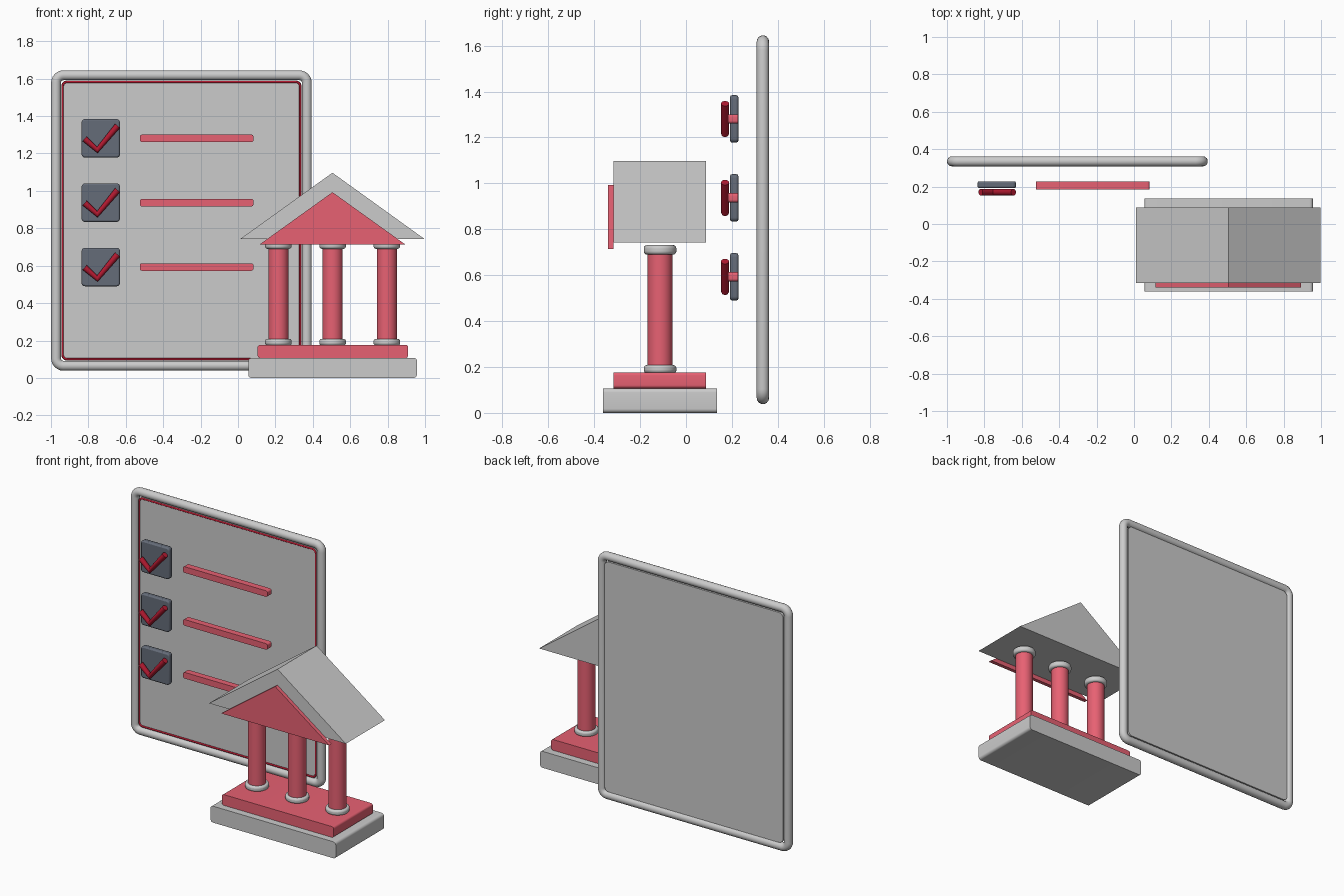
import bpy, bmesh, math

if "Cube" in bpy.data.objects:
    bpy.data.objects.remove(bpy.data.objects["Cube"])


def material(name, color):
    m = bpy.data.materials.new(name)
    m.diffuse_color = color
    m.use_nodes = True
    m.node_tree.nodes["Principled BSDF"].inputs["Base Color"].default_value = m.diffuse_color
    return m


PINK = material("pink", (0.80, 0.12, 0.17, 1))
RED = material("red", (0.45, 0.01, 0.03, 1))
SLATE = material("slate", (0.13, 0.15, 0.19, 1))


def finish(ob, mat=None):
    if mat:
        ob.data.materials.append(mat)
    bpy.ops.object.select_all(action='DESELECT')
    ob.select_set(True)
    bpy.context.view_layer.objects.active = ob
    if ob.type == 'CURVE':
        bpy.ops.object.convert(target='MESH')
        ob = bpy.context.view_layer.objects.active
    bpy.ops.object.shade_smooth_by_angle(angle=math.radians(35))
    return ob


def rounded(x0, x1, z0, z1, r, n=6):
    pts = []
    corners = [(x1 - r, z1 - r), (x0 + r, z1 - r), (x0 + r, z0 + r), (x1 - r, z0 + r)]
    for k, (cx, cz) in enumerate(corners):
        for i in range(n + 1):
            a = math.pi / 2 * (k + i / n)
            pts.append((cx + r * math.cos(a), cz + r * math.sin(a)))
    return pts


def prism(name, pts, y0, y1, mat=None, bevel=0):
    # front profile (x, z) extruded in depth
    bm = bmesh.new()
    face = bm.faces.new([bm.verts.new((x, y0, z)) for x, z in pts])
    ext = bmesh.ops.extrude_face_region(bm, geom=[face])
    for v in ext['geom']:
        if isinstance(v, bmesh.types.BMVert):
            v.co.y = y1
    bmesh.ops.recalc_face_normals(bm, faces=bm.faces)
    me = bpy.data.meshes.new(name)
    bm.to_mesh(me)
    bm.free()
    ob = bpy.data.objects.new(name, me)
    bpy.context.collection.objects.link(ob)
    if bevel:
        b = ob.modifiers.new("bevel", 'BEVEL')
        b.width, b.segments = bevel, 2
        b.limit_method, b.angle_limit = 'ANGLE', math.radians(60)
    return finish(ob, mat)


def tube(name, pts, y, radius, mat=None, cyclic=False):
    cu = bpy.data.curves.new(name, 'CURVE')
    cu.dimensions = '3D'
    cu.bevel_depth, cu.bevel_resolution = radius, 5
    cu.use_fill_caps = True
    sp = cu.splines.new('POLY')
    sp.points.add(len(pts) - 1)
    for p, (x, z) in zip(sp.points, pts):
        p.co = (x, y, z, 1)
    sp.use_cyclic_u = cyclic
    ob = bpy.data.objects.new(name, cu)
    bpy.context.collection.objects.link(ob)
    return finish(ob, mat)


def cylinder(name, x, y, z0, z1, r, mat=None, bevel=0):
    bpy.ops.mesh.primitive_cylinder_add(vertices=40, radius=r, depth=z1 - z0,
                                        location=(x, y, (z0 + z1) / 2))
    ob = bpy.context.object
    ob.name = name
    if bevel:
        b = ob.modifiers.new("bevel", 'BEVEL')
        b.width, b.segments = bevel, 4
        b.limit_method = 'ANGLE'
    return finish(ob, mat)


# Board: round frame, panel and thin red rim
tube("board_frame", rounded(-0.973, 0.368, 0.065, 1.618, 0.04), 0.335, 0.027, cyclic=True)
prism("board_panel", rounded(-0.945, 0.340, 0.093, 1.590, 0.03), 0.325, 0.352)
tube("board_rim", rounded(-0.938, 0.333, 0.100, 1.583, 0.025), 0.325, 0.006, RED, True)

# Checklist rows
for i, z in enumerate((1.281, 0.937, 0.593)):
    prism(f"checkbox_{i}", rounded(-0.836, -0.631, z - 0.103, z + 0.103, 0.018),
          0.192, 0.228, SLATE, 0.008)
    tube(f"check_mark_{i}", [(-0.820, z - 0.002), (-0.752, z - 0.062), (-0.644, z + 0.067)],
         0.170, 0.0175, RED)
    prism(f"text_bar_{i}", rounded(-0.525, 0.083, z - 0.02, z + 0.02, 0.012),
          0.184, 0.226, PINK)

# Building base and step
prism("base", rounded(0.055, 0.957, 0, 0.107, 0.018), -0.361, 0.135)
prism("step", rounded(0.105, 0.910, 0.107, 0.177, 0.014), -0.315, 0.087, PINK)
# the step's lower part sits squarely on the base

# Columns with round collars
for i, x in enumerate((0.216, 0.506, 0.796)):
    cylinder(f"column_{i}", x, -0.113, 0.18, 0.72, 0.054, PINK)
    cylinder(f"column_foot_{i}", x, -0.113, 0.174, 0.208, 0.071, None, 0.012)
    cylinder(f"column_cap_{i}", x, -0.113, 0.690, 0.731, 0.071, None, 0.014)

# Gable roof and pediment plate
prism("roof", [(0.012, 0.743), (0.997, 0.743), (0.505, 1.097)], -0.315, 0.087)
prism("pediment", [(0.116, 0.714), (0.894, 0.714), (0.505, 0.993)], -0.339, -0.315, PINK)
